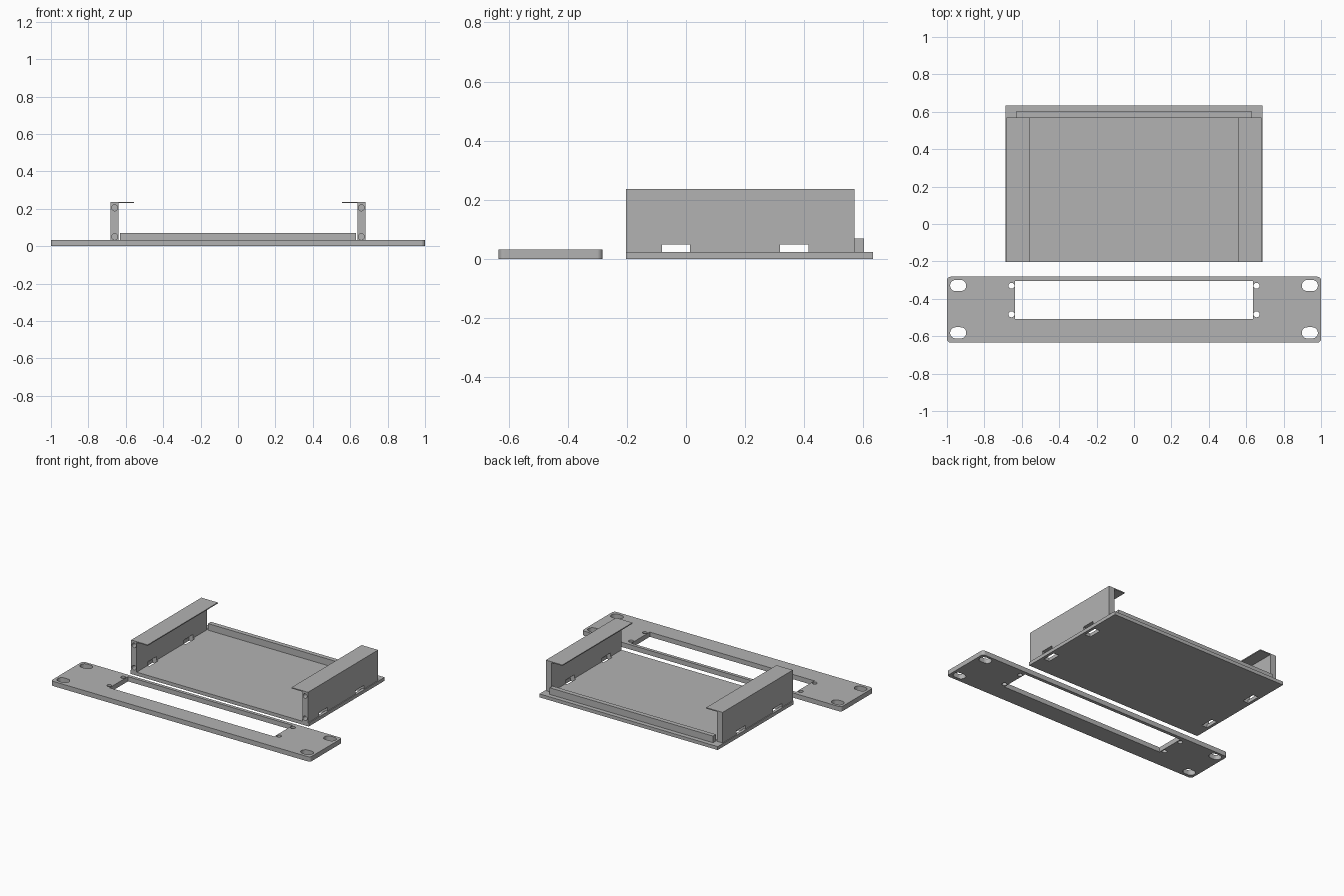
import bpy, bmesh, math
from mathutils import Matrix

if "Cube" in bpy.data.objects:
    bpy.data.objects.remove(bpy.data.objects["Cube"])

gray = bpy.data.materials.new("plain gray")
gray.diffuse_color = (0.45, 0.45, 0.45, 1)
gray.use_nodes = True
gray.node_tree.nodes["Principled BSDF"].inputs["Base Color"].default_value = gray.diffuse_color


def finish(name, bm):
    bmesh.ops.recalc_face_normals(bm, faces=bm.faces)
    mesh = bpy.data.meshes.new(name)
    bm.to_mesh(mesh)
    bm.free()
    mesh.materials.append(gray)
    obj = bpy.data.objects.new(name, mesh)
    bpy.context.collection.objects.link(obj)
    return obj


def prism(name, pts, lo, hi, matrix=Matrix()):
    """Extrude a flat outline from lo to hi along its local z."""
    bm = bmesh.new()
    face = bm.faces.new([bm.verts.new((x, y, lo)) for x, y in pts])
    out = bmesh.ops.extrude_face_region(bm, geom=[face])
    verts = [v for v in out["geom"] if isinstance(v, bmesh.types.BMVert)]
    bmesh.ops.translate(bm, verts=verts, vec=(0, 0, hi - lo))
    bm.transform(matrix)
    return finish(name, bm)


def box(name, x0, x1, y0, y1, z0, z1):
    x0, x1 = min(x0, x1), max(x0, x1)
    return prism(name, [(x0, y0), (x1, y0), (x1, y1), (x0, y1)], z0, z1)


def rounded(cx, cy, hx, hy, r, seg=8):
    """Rounded rectangle outline; hx = hy = r gives a circle."""
    pts = []
    for k, (sx, sy) in enumerate(((1, 1), (-1, 1), (-1, -1), (1, -1))):
        for i in range(seg + 1):
            a = (k + i / seg) * math.pi / 2
            p = (cx + sx * (hx - r) + r * math.cos(a),
                 cy + sy * (hy - r) + r * math.sin(a))
            if not pts or math.dist(p, pts[-1]) > 1e-5:
                pts.append(p)
    if math.dist(pts[0], pts[-1]) < 1e-5:
        pts.pop()
    return pts


def cut(obj, cutters):
    for c in cutters:
        m = obj.modifiers.new("cut", "BOOLEAN")
        m.operation, m.solver, m.object = "DIFFERENCE", "EXACT", c
    deps = bpy.context.evaluated_depsgraph_get()
    mesh = bpy.data.meshes.new_from_object(obj.evaluated_get(deps))
    obj.modifiers.clear()
    obj.data = mesh
    for c in cutters:
        bpy.data.objects.remove(c)


SIDES = (-1, 1)
SLOTS = ((-0.082, 0.013), (0.318, 0.415))
FLOOR = 0.024

# Front panel with window, mounting slots and screw holes
panel = prism("front_panel", rounded(0, -0.458, 1, 0.176, 0.02), 0, 0.033)
cutters = [box("window_cutter", -0.635, 0.635, -0.508, -0.305, -0.1, 0.1)]
for s in SIDES:
    for y in (-0.329, -0.582):
        cutters.append(prism("mount_cutter", rounded(s * 0.94, y, 0.043, 0.03, 0.03), -0.1, 0.1))
    for y in (-0.33, -0.483):
        cutters.append(prism("screw_cutter", rounded(s * 0.655, y, 0.016, 0.016, 0.016), -0.1, 0.1))
cut(panel, cutters)

# Tray floor with strap holes beneath the walls
floor = box("tray_floor", -0.688, 0.688, -0.203, 0.633, 0, FLOOR)
cut(floor, [box("strap_cutter", s * 0.625, s * 0.668, y0, y1, -0.1, 0.1)
            for s in SIDES for y0, y1 in SLOTS])

# Rear stop lip
box("rear_lip", -0.63, 0.63, 0.57, 0.602, FLOOR, 0.07)

# Side walls with a thin inward flange, strap slots and blind screw holes
to_y = Matrix.Rotation(math.pi / 2, 4, "X")  # local (x, y, z) -> (x, -z, y)
for s, side in zip(SIDES, ("left", "right")):
    profile = [(0.682, FLOOR), (0.682, 0.237), (0.555, 0.237),
               (0.555, 0.230), (0.639, 0.230), (0.639, FLOOR)]
    wall = prism(side + "_wall", [(s * x, z) for x, z in profile], -0.57, 0.203, to_y)
    cutters = [box("slot_cutter", s * 0.6, s * 0.72, y0, y1, 0, 0.05) for y0, y1 in SLOTS]
    for z in (0.05, 0.205):
        cutters.append(prism("bore_cutter", rounded(s * 0.659, z, 0.016, 0.016, 0.016),
                             0.11, 0.3, to_y))
    cut(wall, cutters)
